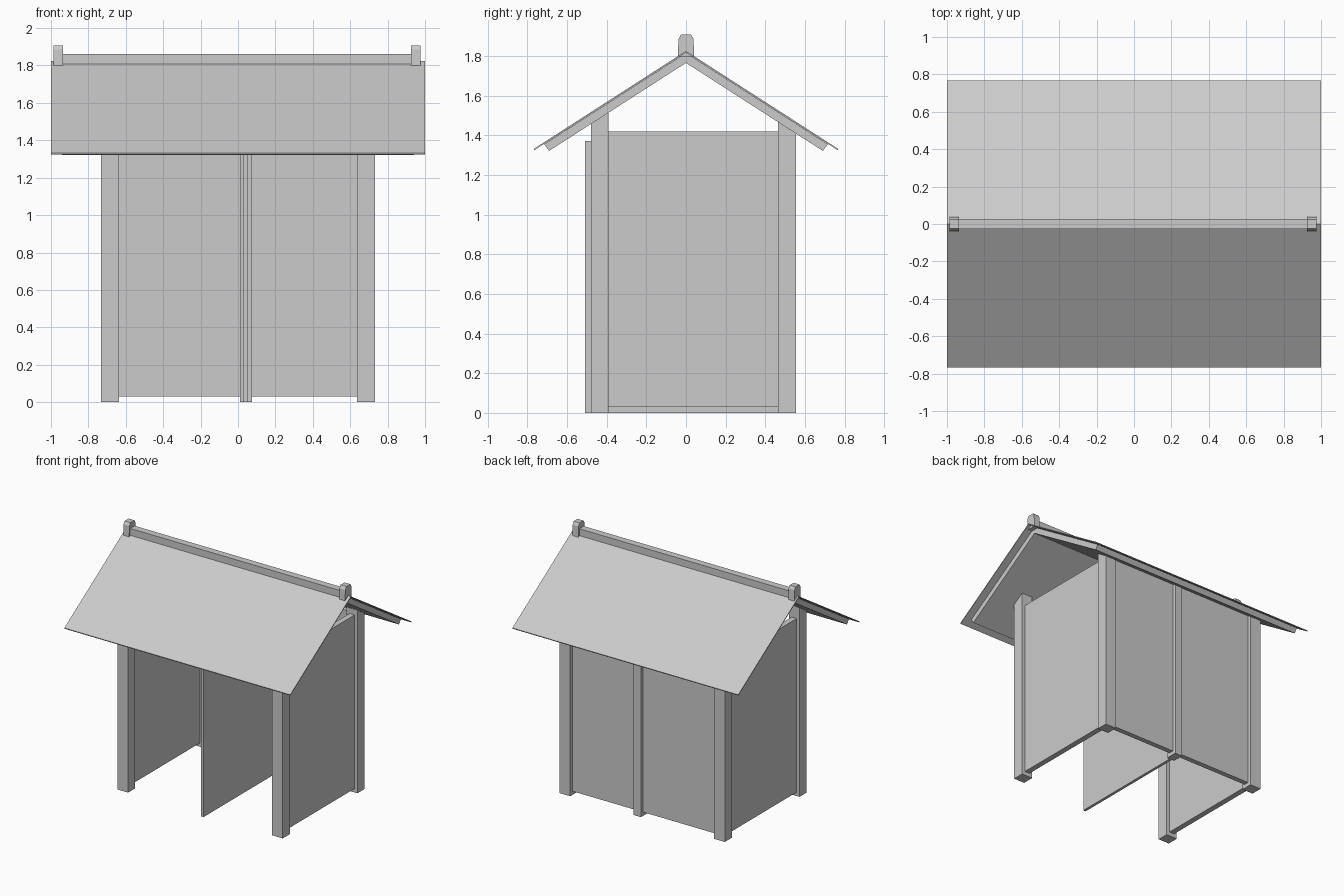
import bpy
import bmesh

cube = bpy.data.objects.get("Cube")
if cube:
    bpy.data.objects.remove(cube, do_unlink=True)

# Single plain grey finish
grey = bpy.data.materials.new("plain_grey")
grey.use_nodes = True
colour = (0.6, 0.6, 0.6, 1)
grey.diffuse_color = colour
grey.node_tree.nodes["Principled BSDF"].inputs["Base Color"].default_value = colour

SLOPE = 0.643       # roof fall per unit of depth
UNDERSIDE = 1.765   # ridge height of the roof underside


def prism(name, profile, x0, x1):
    """Extrude a (y, z) profile along x."""
    bm = bmesh.new()
    face = bm.faces.new([bm.verts.new((x0, y, z)) for y, z in profile])
    new = bmesh.ops.extrude_face_region(bm, geom=[face])["geom"]
    bmesh.ops.translate(bm, vec=(x1 - x0, 0, 0),
                        verts=[v for v in new if isinstance(v, bmesh.types.BMVert)])
    bmesh.ops.recalc_face_normals(bm, faces=bm.faces)
    mesh = bpy.data.meshes.new(name)
    bm.to_mesh(mesh)
    bm.free()
    mesh.materials.append(grey)
    obj = bpy.data.objects.new(name, mesh)
    bpy.context.collection.objects.link(obj)
    return obj


def box(name, x0, x1, y0, y1, z0, z1):
    return prism(name, [(y0, z0), (y1, z0), (y1, z1), (y0, z1)], x0, x1)


def under_roof(y):
    return UNDERSIDE - SLOPE * abs(y)


def post(name, x0, x1, y0, y1):
    """Post whose top is cut to the roof pitch."""
    prism(name, [(y0, 0), (y1, 0), (y1, under_roof(y1)), (y0, under_roof(y0))], x0, x1)


def chevron(name, ridge, eave_top, eave_low, drop, half_length):
    """Pitched roof layer, symmetric about the ridge."""
    (yt, zt), (yl, zl) = eave_top, eave_low
    prism(name, [(0, ridge), (yt, zt), (yl, zl), (0, ridge - drop),
                 (-yl, zl), (-yt, zt)], -half_length, half_length)


# Corner posts, side walls and ridge end blocks
for side, s in (("left", 1), ("right", -1)):
    post(f"front_post_{side}", s * 0.637, s * 0.732, -0.48, -0.39)
    post(f"back_post_{side}", s * 0.637, s * 0.732, 0.465, 0.555)
    box(f"side_wall_{side}", s * 0.662, s * 0.706, -0.39, 0.465, 0.03, 1.42)
    centre = s * 0.956 - 0.005
    prism(f"ridge_end_{side}",
          [(-0.041, 1.795), (0.041, 1.795), (0.038, 1.885), (0.025, 1.907),
           (-0.025, 1.907), (-0.038, 1.885)], centre - 0.026, centre + 0.026)

# Back wall and its middle post
box("back_wall", -0.637, 0.637, 0.488, 0.528, 0.03, 1.425)
post("middle_back_post", 0.01, 0.075, 0.465, 0.555)

# Thin partition between the two bays
box("partition", 0.03, 0.052, -0.51, 0.49, 0, 1.37)

# Roof deck, thin covering and ridge cap
chevron("roof_deck", 1.815, (0.715, 1.355), (0.69, under_roof(0.69)), 0.05, 0.942)
chevron("roof_covering", 1.825, (0.768, 1.331), (0.766, 1.324), 0.008, 1.0)
box("ridge_cap", -0.98, 0.975, -0.028, 0.028, 1.805, 1.862)
